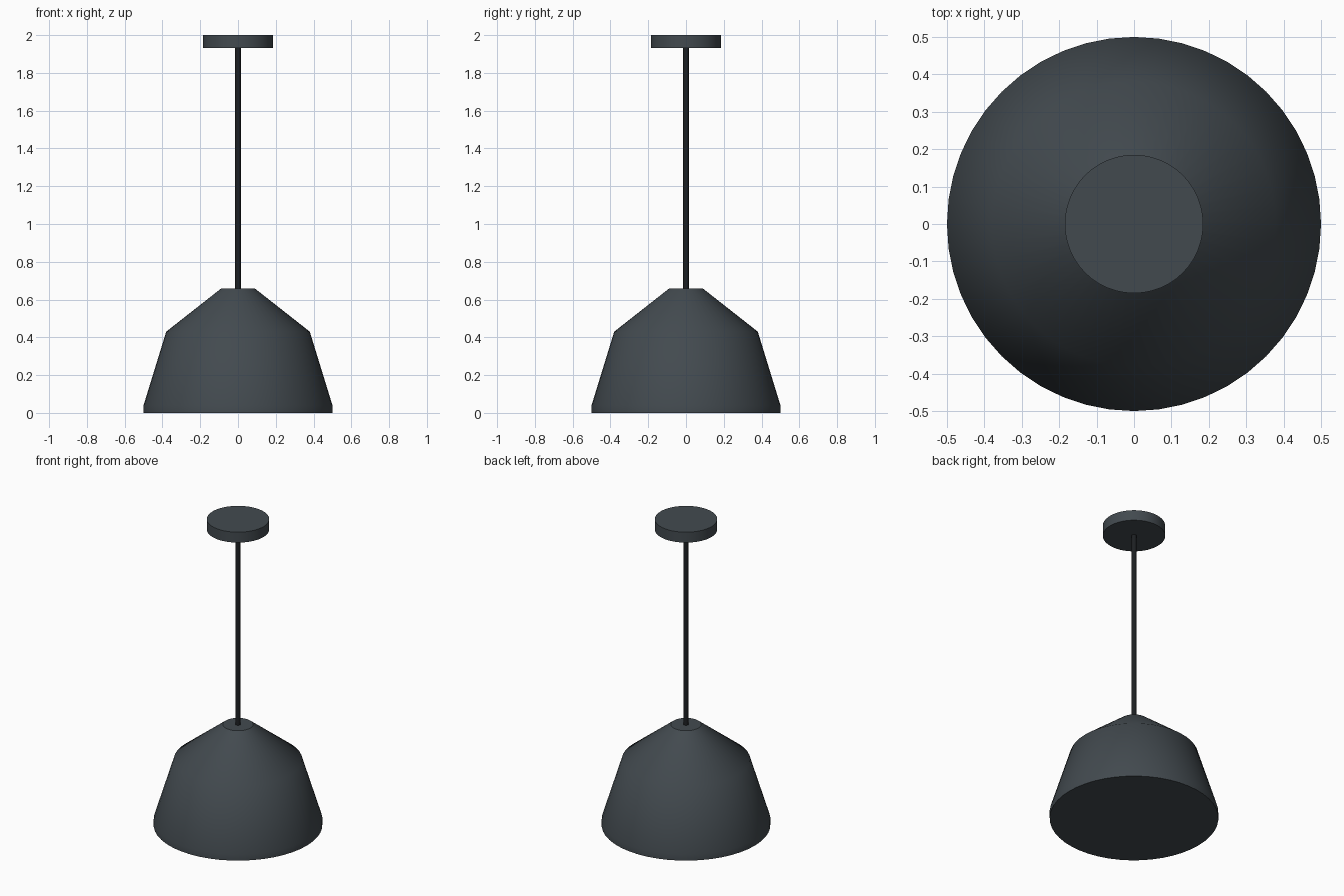
import bpy, bmesh, math

if "Cube" in bpy.data.objects:
    bpy.data.objects.remove(bpy.data.objects["Cube"])


def material(name, color):
    mat = bpy.data.materials.new(name)
    mat.diffuse_color = (*color, 1)
    mat.use_nodes = True
    mat.node_tree.nodes["Principled BSDF"].inputs["Base Color"].default_value = mat.diffuse_color
    return mat


def turned(name, profile, sides, mat, angle=36):
    """Closed solid of revolution from (radius, z) points, bottom to top."""
    bm = bmesh.new()
    rings = []
    for r, z in profile:
        rings.append([bm.verts.new((r * math.cos(2 * math.pi * i / sides),
                                    r * math.sin(2 * math.pi * i / sides), z))
                      for i in range(sides)])
    for low, high in zip(rings, rings[1:]):
        for i in range(sides):
            j = (i + 1) % sides
            bm.faces.new((low[i], low[j], high[j], high[i]))
    bm.faces.new(rings[0][::-1])
    bm.faces.new(rings[-1])
    mesh = bpy.data.meshes.new(name)
    bm.to_mesh(mesh)
    bm.free()
    obj = bpy.data.objects.new(name, mesh)
    bpy.context.collection.objects.link(obj)
    mesh.materials.append(mat)
    bpy.ops.object.select_all(action='DESELECT')
    obj.select_set(True)
    bpy.context.view_layer.objects.active = obj
    bpy.ops.object.shade_smooth_by_angle(angle=math.radians(angle))
    return obj


slate = material("slate_metal", (0.055, 0.068, 0.078))
black = material("black_cord", (0.012, 0.014, 0.016))

# Lamp shade: short straight rim, sloped wall, shoulder cone, flat cap
turned("lamp_shade", [(0.5, 0), (0.5, 0.04), (0.38, 0.43), (0.09, 0.658)], 48, slate)

# Hanging rod
turned("hanging_rod", [(0.015, 0.65), (0.015, 1.94)], 16, black)

# Ceiling canopy disc
turned("ceiling_canopy", [(0.185, 1.932), (0.185, 2.0)], 48, slate)
